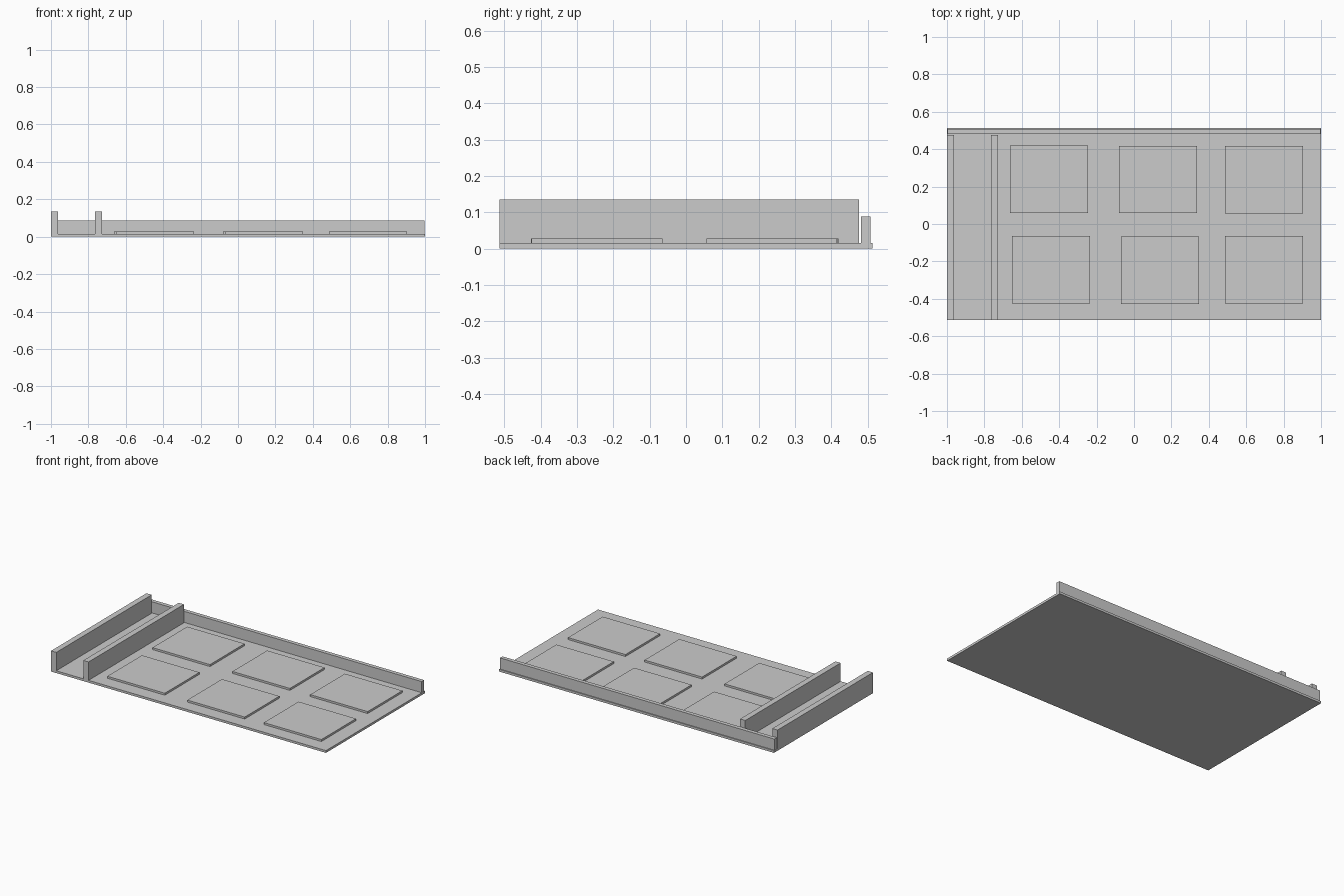
import bpy
import bmesh
from mathutils import Vector

if "Cube" in bpy.data.objects:
    bpy.data.objects.remove(bpy.data.objects["Cube"])


def box(name, x, y, z):
    """Axis-aligned box from (min, max) ranges."""
    lo = Vector((x[0], y[0], z[0]))
    size = Vector((x[1], y[1], z[1])) - lo
    bm = bmesh.new()
    bmesh.ops.create_cube(bm, size=1)
    for v in bm.verts:
        v.co = Vector((a * b for a, b in zip(v.co, size)))
    mesh = bpy.data.meshes.new(name)
    bm.to_mesh(mesh)
    bm.free()
    obj = bpy.data.objects.new(name, mesh)
    obj.location = lo + size / 2
    bpy.context.collection.objects.link(obj)
    return obj


T = 0.015  # base thickness

# Flat base plate
box("base_plate", (-1, 1), (-0.514, 0.514), (0, T))

# Low wall along the back edge
box("back_wall", (-0.998, 0.998), (0.482, 0.508), (T, 0.088))

# Two taller rails at the left end
for name, x0 in (("outer_rail", -1.0), ("inner_rail", -0.765)):
    box(name, (x0, x0 + 0.038), (-0.514, 0.477), (T, 0.136))

# Six raised panels in two slightly uneven rows
W, D = 0.418, 0.36
rows = {
    "back": ((-0.455, 0.240), (0.128, 0.238), (0.695, 0.236)),
    "front": ((-0.444, -0.245), (0.139, -0.247), (0.695, -0.245)),
}
for row, centres in rows.items():
    for i, (cx, cy) in enumerate(centres, 1):
        box(f"{row}_panel_{i}", (cx - W / 2, cx + W / 2),
            (cy - D / 2, cy + D / 2), (T, 0.028))
